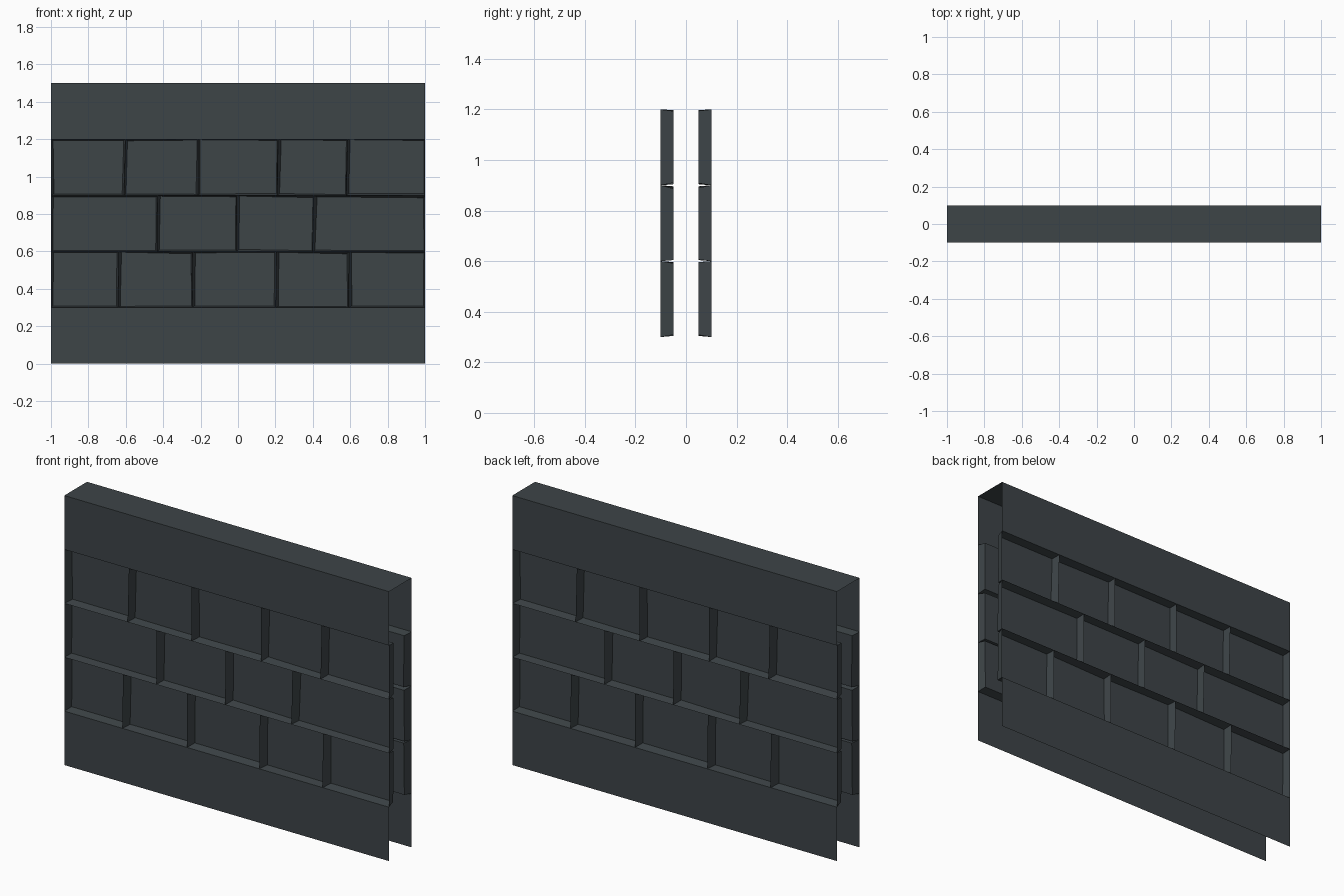
import bpy, bmesh, math, random

if "Cube" in bpy.data.objects:
    bpy.data.objects.remove(bpy.data.objects["Cube"])

random.seed(4)
FACE, DEEP = -0.10, -0.05          # outer skin and recessed block plane (y)

mat = bpy.data.materials.new("dark_slate")
mat.diffuse_color = (0.047, 0.058, 0.064, 1)
mat.use_nodes = True
mat.node_tree.nodes["Principled BSDF"].inputs["Base Color"].default_value = mat.diffuse_color


def make_object(name, quads):
    bm = bmesh.new()
    for quad in quads:
        bm.faces.new([bm.verts.new(p) for p in quad])
    bmesh.ops.remove_doubles(bm, verts=bm.verts, dist=1e-5)
    mesh = bpy.data.meshes.new(name)
    bm.to_mesh(mesh)
    bm.free()
    mesh.materials.append(mat)
    obj = bpy.data.objects.new(name, mesh)
    bpy.context.collection.objects.link(obj)
    return obj


def rotated_copy(obj, name):
    # the rear of the wall is the front turned half a turn
    copy = bpy.data.objects.new(name, obj.data)
    copy.rotation_euler.z = math.pi
    bpy.context.collection.objects.link(copy)


def band(z0, z1):
    return [(-1, FACE, z0), (1, FACE, z0), (1, FACE, z1), (-1, FACE, z1)]


def block(x0, x1, z0, z1, skew0, skew1):
    # one open-fronted cell: slanted rim at the skin, slightly smaller back face
    j = lambda a, b: random.uniform(a, b)
    rim = [(x0 - skew0, FACE, z0), (x1 - skew1, FACE, z0),
           (x1 + skew1, FACE, z1), (x0 + skew0, FACE, z1)]
    back = [(rim[0][0] + j(.010, .018), DEEP, z0 + j(.006, .012)),
            (rim[1][0] - j(.003, .010), DEEP, z0 + j(.004, .010)),
            (rim[2][0] - j(.003, .010), DEEP, z1 - j(.004, .014)),
            (rim[3][0] + j(.010, .018), DEEP, z1 - j(.002, .010))]
    walls = [[rim[i], rim[(i + 1) % 4], back[(i + 1) % 4], back[i]]
             for i in range(4)]
    return walls + [back]


# Flat plates: plinth, upper band and the cap
for name, z0, z1 in (("lower_band", 0, 0.3), ("upper_band", 1.2, 1.5)):
    plate = make_object("front_" + name, [band(z0, z1)])
    rotated_copy(plate, "back_" + name)
make_object("top_cap", [[(-1, -.1, 1.5), (1, -.1, 1.5), (1, .1, 1.5), (-1, .1, 1.5)]])

# Three staggered courses of recessed stone blocks
courses = [(0.3, [-1, -0.64, -0.243, 0.203, 0.592, 1]),
           (0.6, [-1, -0.432, -0.008, 0.402, 1]),
           (0.9, [-1, -0.606, -0.215, 0.212, 0.582, 1])]
for n, (z, joints) in enumerate(courses, 1):
    skews = [0] + [random.uniform(0, .004) for _ in joints[2:]] + [0]
    quads = []
    for i in range(len(joints) - 1):
        quads += block(joints[i], joints[i + 1], z, z + 0.3, skews[i], skews[i + 1])
    course = make_object(f"front_block_course_{n}", quads)
    rotated_copy(course, f"back_block_course_{n}")
